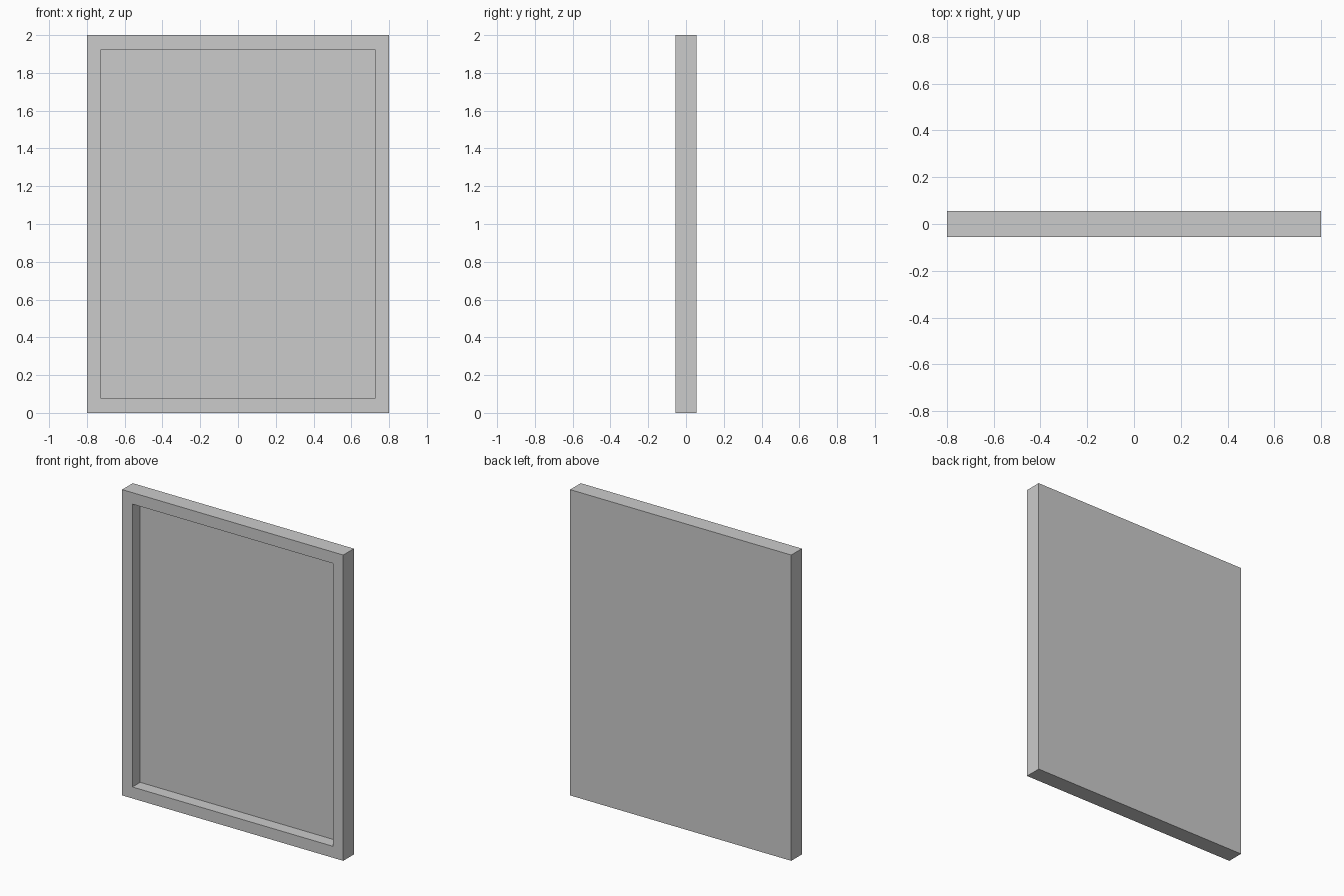
import bpy, bmesh
from mathutils import Vector

if "Cube" in bpy.data.objects:
    bpy.data.objects.remove(bpy.data.objects["Cube"])

WIDTH, DEPTH, HEIGHT = 1.6, 0.11, 2.0
BORDER, RECESS = 0.075, 0.08

# Solid slab standing on the ground
bm = bmesh.new()
bmesh.ops.create_cube(bm, size=1)
bmesh.ops.scale(bm, vec=(WIDTH, DEPTH, HEIGHT), verts=bm.verts)
bmesh.ops.translate(bm, vec=(0, 0, HEIGHT / 2), verts=bm.verts)
bm.normal_update()

# Inset the front face into a border, then push the panel back
front = min(bm.faces, key=lambda f: f.calc_center_median().y)
bmesh.ops.inset_region(bm, faces=[front], thickness=BORDER, use_even_offset=True)
panel = bmesh.ops.extrude_discrete_faces(bm, faces=[front])["faces"][0]
bmesh.ops.translate(bm, vec=Vector((0, RECESS, 0)), verts=panel.verts)
bmesh.ops.recalc_face_normals(bm, faces=bm.faces)

# Framed panel object
mesh = bpy.data.meshes.new("framed_panel")
bm.to_mesh(mesh)
bm.free()
bpy.context.collection.objects.link(bpy.data.objects.new("framed_panel", mesh))
